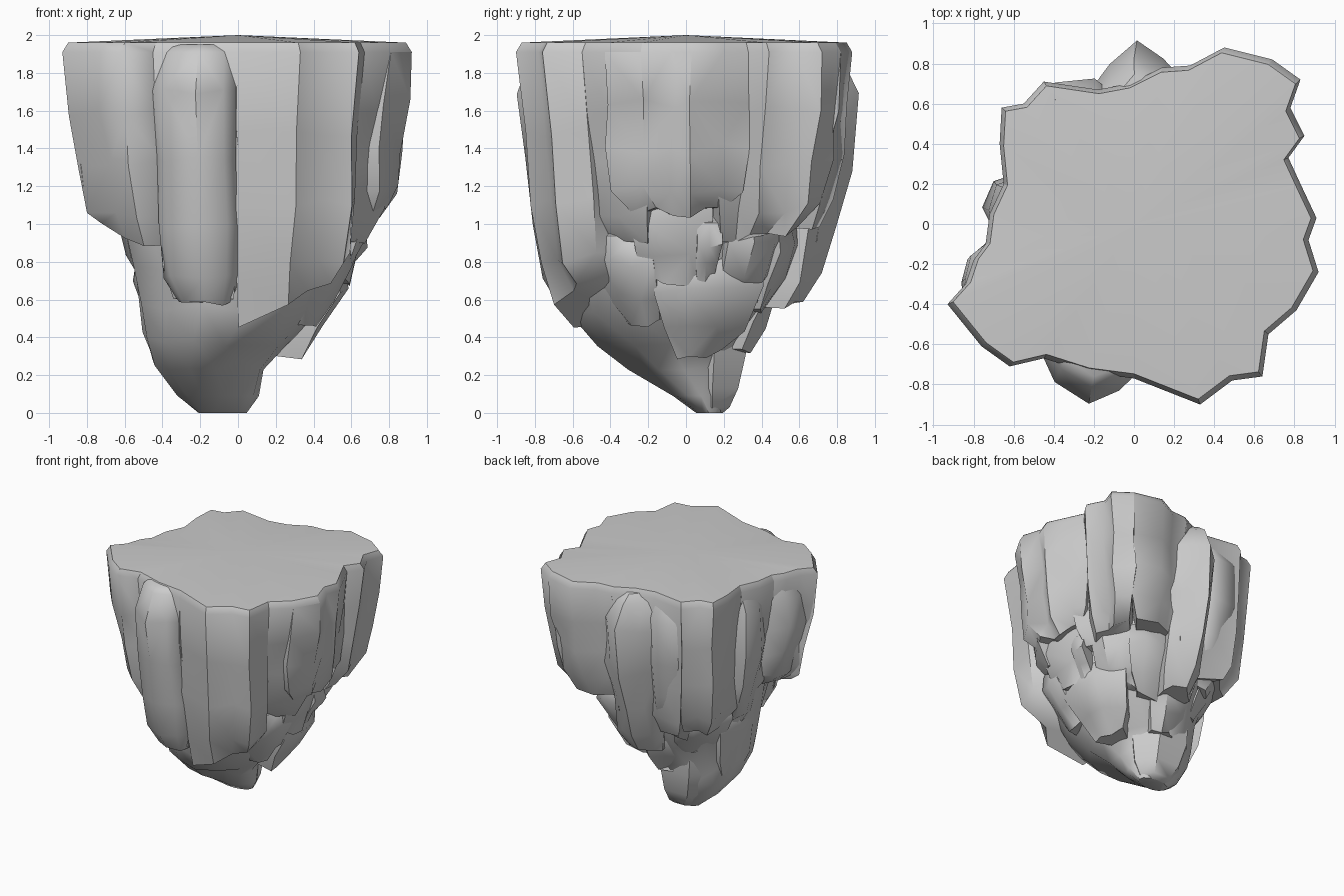
import bpy, bmesh, math, random

if "Cube" in bpy.data.objects:
    bpy.data.objects.remove(bpy.data.objects["Cube"])

random.seed(7)


def finish(name, bm, angle=45):
    bmesh.ops.recalc_face_normals(bm, faces=bm.faces)
    me = bpy.data.meshes.new(name)
    bm.to_mesh(me)
    bm.free()
    ob = bpy.data.objects.new(name, me)
    bpy.context.collection.objects.link(ob)
    bpy.ops.object.select_all(action='DESELECT')
    ob.select_set(True)
    bpy.context.view_layer.objects.active = ob
    bpy.ops.object.shade_smooth_by_angle(angle=math.radians(angle))
    return ob


def loft(name, rings):
    bm = bmesh.new()
    vs = [[bm.verts.new(p) for p in r] for r in rings]
    n = len(rings[0])
    for a, b in zip(vs, vs[1:]):
        for i in range(n):
            j = (i + 1) % n
            bm.faces.new((a[i], a[j], b[j], b[i]))
    bm.faces.new(vs[0])
    bm.faces.new(vs[-1])
    bmesh.ops.triangulate(bm, faces=[f for f in bm.faces if len(f.verts) == 4])
    return finish(name, bm)


def column(name, arc, levels, tilt=0.0, jitter=0.02):
    """Rock column: outer arc swept down toward the axis; levels = (z, radial, width)."""
    angs = [math.atan2(y, x) for x, y in arc]
    for i in range(1, len(angs)):                      # unwrap angles
        while angs[i] < angs[i - 1] - math.pi:
            angs[i] += 2 * math.pi
    mid = (angs[0] + angs[-1]) / 2
    half = (angs[-1] - angs[0]) / 2
    pts = [(a, math.hypot(*p)) for a, p in zip(angs, arc)]
    pts += [(angs[-1], pts[-1][1] * .4), (angs[0], pts[0][1] * .4)]
    rings = []
    for k, (z, rad, wid) in enumerate(levels):
        low = max(0, k - len(levels) + 3) / 2          # only the bottom tilts
        ring = []
        for i, (a, r) in enumerate(pts):
            rough = jitter if k > 1 and i < len(arc) else 0
            a2 = mid + (a - mid) * wid + random.uniform(-rough, rough)
            r2 = r * rad + random.uniform(-rough, rough)
            z2 = z + tilt * low * (a - mid) / half + 1.5 * random.uniform(-rough, rough)
            ring.append((r2 * math.cos(a2), r2 * math.sin(a2), z2))
        rings.append(ring)
    return loft(name, rings)


# rim outline, counter-clockwise from the left corner
RIM = [(-.93, -.40), (-.76, -.61), (-.62, -.71), (-.45, -.67), (-.23, -.74),
       (0, -.77), (.33, -.90), (.49, -.78), (.64, -.76), (.67, -.55), (.81, -.43),
       (.92, -.24), (.87, -.08), (.91, .03), (.83, .20), (.77, .33), (.85, .44),
       (.78, .58), (.83, .72), (.69, .82), (.45, .88), (.28, .79), (.14, .78),
       (-.02, .70), (-.18, .67), (-.45, .71), (-.55, .60), (-.66, .58), (-.67, .40),
       (-.65, .20), (-.72, .05), (-.74, -.10), (-.80, -.18), (-.84, -.30)]

# flat top with a very slight crown
bm = bmesh.new()
crown = bm.verts.new((0, 0, 2))
edge = [bm.verts.new((x * .97, y * .97, 1.96)) for x, y in RIM]
for i, v in enumerate(edge):
    bm.faces.new((crown, v, edge[(i + 1) % len(edge)]))
finish("top_surface", bm)

# tapering core
core = [(1.94, 0, 0, .62, .62), (1.2, 0, 0, .64, .66), (.95, 0, -.02, .61, .64),
        (.75, .02, -.05, .57, .58), (.55, -.02, -.07, .49, .53), (.38, -.11, -.08, .37, .41),
        (.25, -.15, -.01, .30, .29), (.09, -.11, .08, .22, .15), (0, -.08, .12, .13, .07)]
rings = []
for z, cx, cy, rx, ry in core:
    ring = []
    for i in range(13):
        a = math.tau * i / 13
        s = random.uniform(.95, 1.05)
        ring.append((cx + s * rx * math.cos(a), cy + s * ry * math.sin(a),
                     z + (random.uniform(-.03, .03) if .1 < z < 1 else 0)))
    rings.append(ring)
loft("core_rock", rings)


def drop(bottom, r_mid, r_low, w_low=.9):
    """Standard column profile from the bevelled rim to its foot."""
    h = 1.91 - bottom
    return [(1.96, .967, 1), (1.91, 1, 1), (bottom + h * .68, (1 + r_mid) / 2, 1.02),
            (bottom + h * .4, r_mid, 1.04), (bottom + h * .14, (r_mid * .7 + r_low * .3), 1),
            (bottom, r_low, w_low)]


# large columns that reach the rim
R = RIM + RIM
column("left_front_column", R[0:4], drop(.92, .91, .78), -.06)
column("front_infill_column", R[3:6], drop(.62, .91, .80))
column("front_right_column", R[5:10], drop(.60, .91, .76, .97), .13)
column("right_front_column", R[9:12], drop(.92, .87, .72))
column("right_column", R[10:16], drop(1.06, .95, .84, .72))
column("right_back_column", R[14:20], drop(.93, .93, .76, .9), .05)
column("back_right_column", R[19:23], drop(1.0, .94, .80))
column("back_infill_column", R[22:26], drop(.78, .95, .83))
column("back_left_column", R[25:30], drop(.80, .93, .78))
column("left_column", R[29:32], drop(.95, .92, .76))
column("left_small_column", R[31:35], drop(1.02, .91, .80))

# proud columns that stop just under the rim
column("front_pillar", [(-.44, -.66), (-.40, -.78), (-.23, -.885), (-.08, -.83), (-.01, -.76)],
       [(1.95, .86, .95), (1.91, .92, 1), (1.70, 1, 1), (1.35, .96, 1), (1.0, .91, 1.05),
        (.72, .86, 1.08), (.58, .77, .85)], jitter=.014)
column("back_pillar", [(.24, .74), (.15, .81), (0, .91), (-.12, .78), (-.19, .68)],
       [(1.93, .82, .9), (1.87, .91, .98), (1.68, 1, 1), (1.3, .96, 1), (1.0, .87, 1),
        (.72, .80, 1.1), (.57, .70, .9)])
column("left_pillar", [(-.58, .24), (-.70, .20), (-.74, .07), (-.68, -.06)],
       [(1.90, .88, .9), (1.75, .98, 1), (1.4, 1, 1), (1.1, .92, 1), (.85, .82, 1), (.72, .7, .8)])
column("back_left_pillar", [(-.10, .66), (-.20, .74), (-.40, .72), (-.50, .62)],
       [(1.90, .88, .9), (1.75, .98, 1), (1.4, .99, 1), (1.1, .9, 1), (.85, .82, 1), (.72, .7, .8)])
column("left_corner_pillar", [(-.70, -.06), (-.83, -.16), (-.86, -.28), (-.84, -.38)],
       [(1.88, .9, .9), (1.75, .98, 1), (1.5, .99, 1), (1.3, .93, 1), (1.12, .88, 1), (1.03, .8, .8)])


def low(top, bottom, r_low):
    """Profile of the short lower-tier chunks."""
    h = top - bottom
    return [(top, .82, .9), (top - h * .12, .97, 1), (top - h * .4, 1, 1),
            (bottom + h * .25, (1 + r_low) / 2, .95), (bottom, r_low, .7)]


# short broken chunks of the lower tier
for name, arc, lv in [
        ("right_upper_chunk", [(.66, -.30), (.69, -.18), (.70, .03), (.66, .14)], low(1.2, .70, .82)),
        ("right_lower_chunk", [(.54, -.17), (.58, .0), (.54, .20), (.42, .42)], low(.88, .31, .58)),
        ("right_notch_chunk", [(.68, .06), (.69, .13), (.66, .20)], low(1.05, .68, .80)),
        ("right_front_chunk", [(.44, -.50), (.56, -.42), (.60, -.28), (.60, -.16)], low(1.0, .48, .68)),
        ("right_back_chunk", [(.62, .22), (.60, .36), (.50, .48), (.36, .55)], low(1.1, .60, .75)),
        ("back_right_chunk", [(.46, .50), (.36, .56), (.20, .60), (.08, .58)], low(1.1, .55, .70)),
        ("back_lower_chunk", [(.18, .42), (.06, .48), (-.14, .48), (-.28, .40)], low(.85, .34, .70)),
        ("left_back_chunk", [(-.24, .54), (-.40, .48), (-.52, .34), (-.56, .20)], low(1.0, .55, .74)),
        ("left_lower_chunk", [(-.50, .24), (-.55, .08), (-.54, -.12), (-.48, -.28)], low(.92, .30, .80))]:
    column(name, arc, lv)

# leaning tip at the base
loft("tip_rock", [[(cx + r * math.cos(a * math.tau / 6), cy + .75 * r * math.sin(a * math.tau / 6), z)
                   for a in range(6)]
                  for z, cx, cy, r in [(.50, -.12, .14, .28), (.32, -.12, .15, .26),
                                       (.13, -.10, .14, .21), (.03, -.08, .14, .14), (0, -.08, .13, .10)]])
